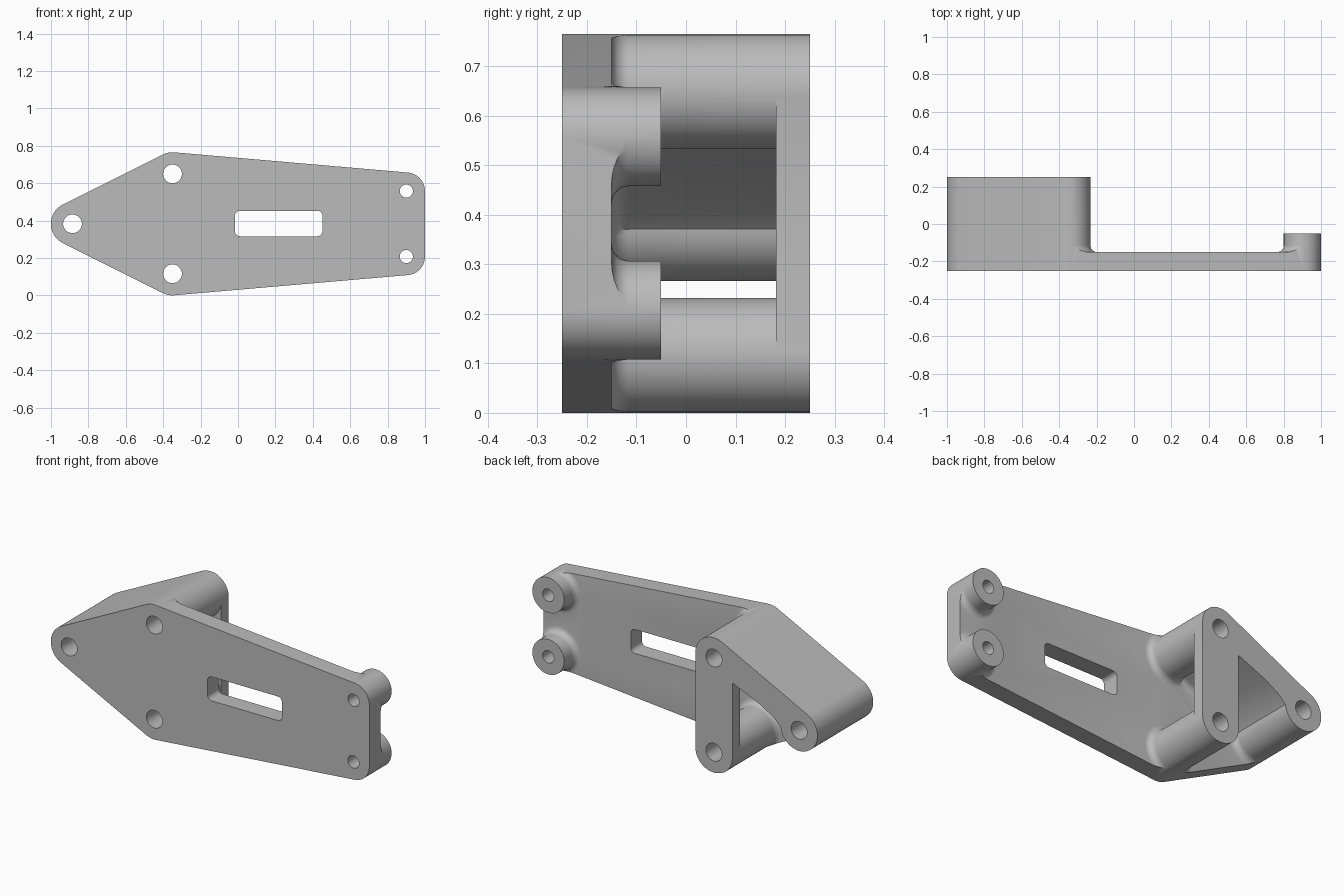
import bpy, bmesh, math
from mathutils import Vector
from mathutils.geometry import convex_hull_2d

if "Cube" in bpy.data.objects:
    bpy.data.objects.remove(bpy.data.objects["Cube"], do_unlink=True)

MID = 0.3825
FRONT, PLATE, BACK = -0.25, -0.15, 0.25
FILLET = 0.035
TALL = [(-0.35, MID + 0.267), (-0.35, MID - 0.267), (-0.885, MID)]
SHORT = [(0.9, MID + 0.175), (0.9, MID - 0.175)]
R_TALL, R_SHORT = 0.1155, 0.0995

metal = bpy.data.materials.new("plain grey")
metal.use_nodes = True
grey = (0.5, 0.5, 0.5, 1)
metal.diffuse_color = grey
metal.node_tree.nodes["Principled BSDF"].inputs["Base Color"].default_value = grey


def circle(c, r, n=64):
    return [(c[0] + r * math.cos(2 * math.pi * i / n),
             c[1] + r * math.sin(2 * math.pi * i / n)) for i in range(n)]


def loft(name, rings):
    """Solid through (y, outline) rings, outlines lying in x and z."""
    bm = bmesh.new()
    loops = [[bm.verts.new((x, y, z)) for x, z in pts] for y, pts in rings]
    n = len(loops[0])
    bm.faces.new(loops[0])
    bm.faces.new(loops[-1])
    for a, b in zip(loops, loops[1:]):
        for i in range(n):
            j = (i + 1) % n
            bm.faces.new((a[i], a[j], b[j], b[i]))
    bmesh.ops.recalc_face_normals(bm, faces=bm.faces)
    me = bpy.data.meshes.new(name)
    bm.to_mesh(me)
    bm.free()
    ob = bpy.data.objects.new(name, me)
    bpy.context.collection.objects.link(ob)
    me.materials.append(metal)
    return ob


def prism(name, pts, y0, y1):
    return loft(name, [(y0, pts), (y1, pts)])


def filleted(name, outline, top):
    """Column whose foot flares into the plate; outline(offset) gives points."""
    rings = [(PLATE - 0.05, outline(FILLET))]
    for k in range(7):
        t = math.pi / 2 * k / 6
        rings.append((PLATE + FILLET * (1 - math.cos(t)),
                      outline(FILLET * (1 - math.sin(t)))))
    rings.append((top, outline(0)))
    return loft(name, rings)


def combine(body, tool, operation):
    tool.hide_render = True
    mod = body.modifiers.new("cut", "BOOLEAN")
    mod.operation, mod.solver, mod.object = operation, "EXACT", tool
    bpy.context.view_layer.objects.active = body
    bpy.ops.object.modifier_apply(modifier=mod.name)
    bpy.data.objects.remove(tool, do_unlink=True)


def box(x0, x1, z0, z1):
    return [(x0, z0), (x1, z0), (x1, z1), (x0, z1)]


def hull(pts):
    return [pts[i] for i in convex_hull_2d([Vector(p) for p in pts])]


# Oversized plate, trimmed to the outline later
bracket = prism("bracket", box(-1.3, 1.3, -0.3, 1.1), FRONT - 0.05, PLATE)

# Bosses with filleted feet
for c in TALL:
    combine(bracket, filleted("tall_boss", lambda o: circle(c, R_TALL + 0.001 + o), BACK + 0.05), "UNION")
for c in SHORT:
    combine(bracket, filleted("short_boss", lambda o: circle(c, R_SHORT + o), -0.05), "UNION")

# Upper sloping wall between the top and end bosses
INNER = [(-0.87, 0.385), (-0.775, 0.365), (-0.73, 0.41), (-0.64, 0.465),
         (-0.465, 0.54), (-0.37, 0.58)]
OUTER = [(-0.36, 0.9), (-1.0, 0.7), (-0.95, 0.385)]
combine(bracket, filleted(
    "wall", lambda o: [(x + 0.45 * o, z - 0.89 * o) for x, z in INNER] + OUTER,
    BACK + 0.05), "UNION")

# Rear bar linking the upper and lower bosses
combine(bracket, prism("rear_bar", box(-0.35 - R_TALL, -0.35 + R_TALL, 0.1, 0.66),
                       0.182, BACK + 0.04), "UNION")

# Trim everything to the rounded outline
outline = hull([p for c in TALL for p in circle(c, R_TALL)] +
               [p for c in SHORT for p in circle(c, R_SHORT)])
combine(bracket, prism("outline", outline, FRONT, BACK), "INTERSECT")

# Bolt holes and rounded slot
for c in TALL:
    combine(bracket, prism("hole", circle(c, 0.05, 48), -0.5, 0.5), "DIFFERENCE")
for c in SHORT:
    combine(bracket, prism("hole", circle(c, 0.035, 48), -0.5, 0.5), "DIFFERENCE")
slot = hull([p for c in box(0.01, 0.425, 0.342, 0.426) for p in circle(c, 0.026, 32)])
combine(bracket, prism("slot", slot, -0.5, 0), "DIFFERENCE")

# Smooth the round surfaces, keep edges crisp
bpy.ops.object.select_all(action="DESELECT")
bracket.select_set(True)
bpy.context.view_layer.objects.active = bracket
bpy.ops.object.shade_smooth_by_angle(angle=math.radians(30))
